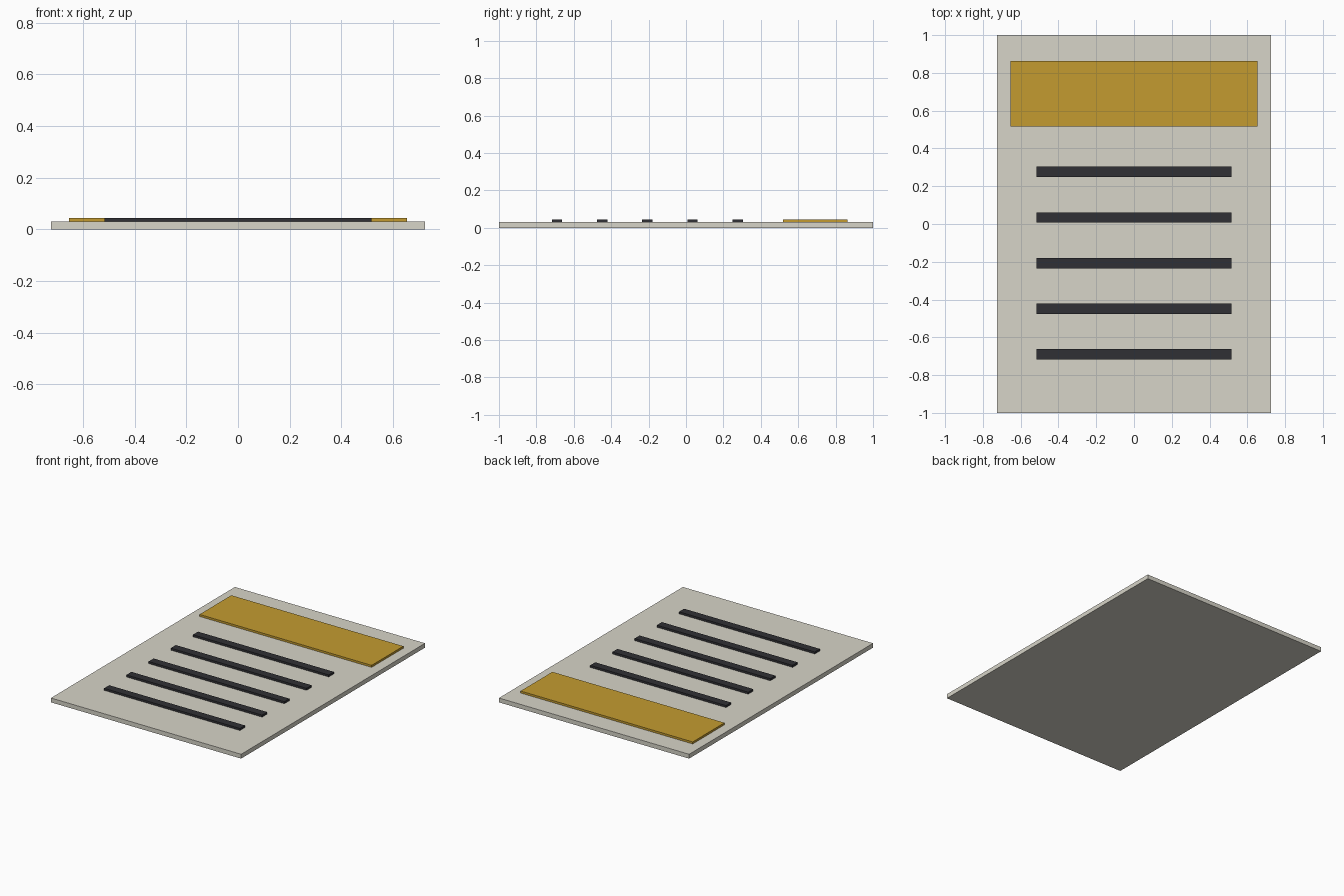
import bpy

if "Cube" in bpy.data.objects:
    bpy.data.objects.remove(bpy.data.objects["Cube"])


def material(name, rgb):
    m = bpy.data.materials.new(name)
    m.diffuse_color = (*rgb, 1)
    m.use_nodes = True
    m.node_tree.nodes["Principled BSDF"].inputs["Base Color"].default_value = m.diffuse_color
    return m


def slab(name, width, depth, y, z0, z1, mat):
    bpy.ops.mesh.primitive_cube_add(size=1, location=(0, y, (z0 + z1) / 2))
    ob = bpy.context.object
    ob.name = name
    ob.scale = (width, depth, z1 - z0)
    bpy.ops.object.transform_apply(location=False, rotation=False, scale=True)
    ob.data.materials.append(mat)
    return ob


paper = material("paper", (0.68, 0.66, 0.58))
gold = material("gold", (0.55, 0.33, 0.03))
ink = material("ink", (0.03, 0.03, 0.035))

SHEET_TOP, RAISED_TOP = 0.03, 0.044

# Sheet lying flat
slab("sheet", 1.448, 2.0, 0, 0, SHEET_TOP, paper)

# Coloured heading band near the back edge
slab("header_band", 1.31, 0.345, 0.69, SHEET_TOP - 0.002, RAISED_TOP, gold)

# Five evenly spaced raised text bars
for i in range(5):
    slab(f"text_bar_{i + 1}", 1.034, 0.055, 0.276 - i * 0.2414,
         SHEET_TOP - 0.002, RAISED_TOP, ink)
